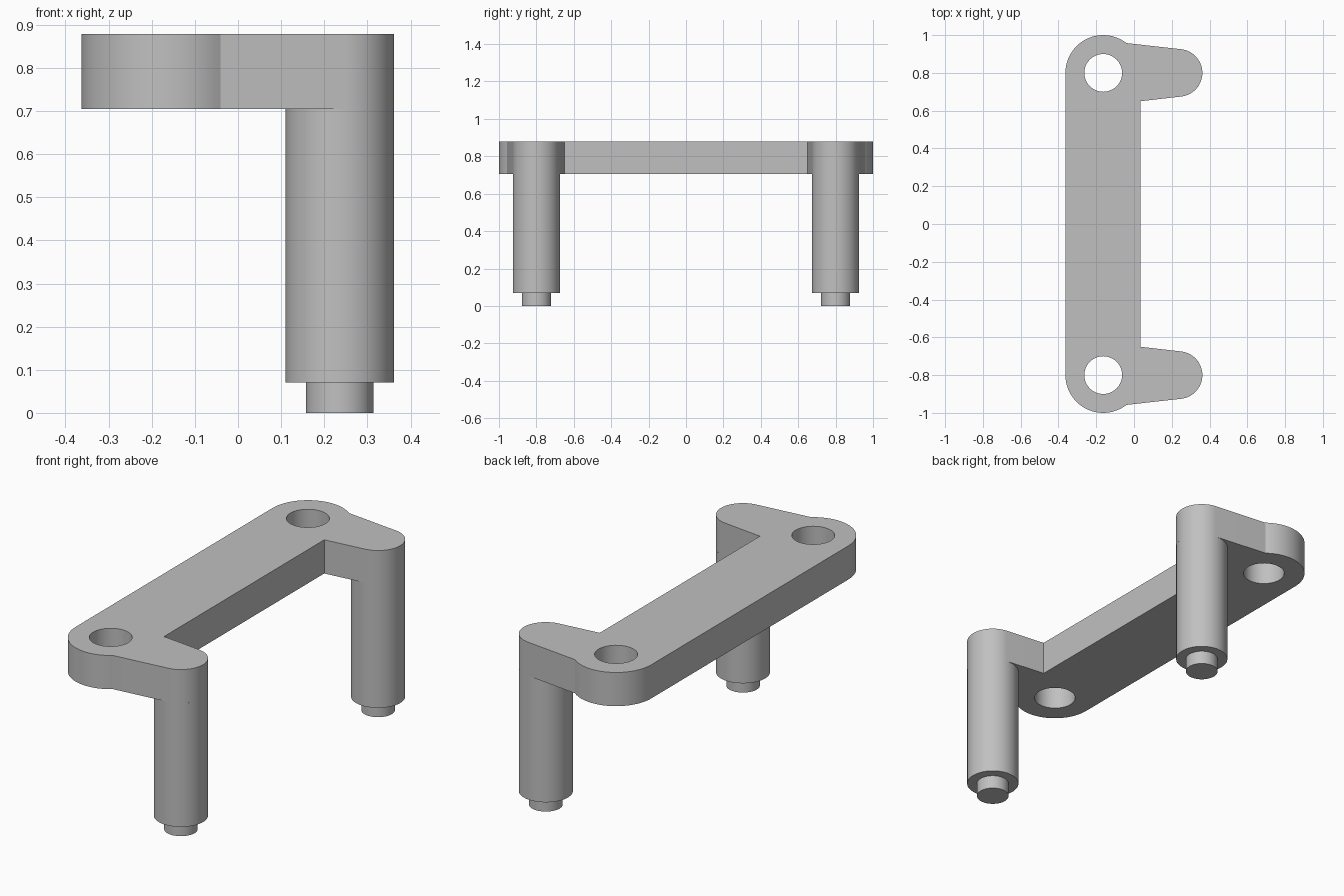
import bpy, bmesh, math

if "Cube" in bpy.data.objects:
    bpy.data.objects.remove(bpy.data.objects["Cube"])

HOLE_X, LEG_X, END_Y = -0.163, 0.236, 0.8
PLATE_R, HOLE_R, LEG_R, PIN_R = 0.2, 0.1, 0.126, 0.078
PIN_TOP, PLATE_Z, TOP_Z = 0.07, 0.705, 0.878

grey = bpy.data.materials.new("plain grey")
grey.diffuse_color = (0.53, 0.53, 0.53, 1)
grey.use_nodes = True
grey.node_tree.nodes["Principled BSDF"].inputs["Base Color"].default_value = grey.diffuse_color


def arc(cx, cy, r, start, end, steps):
    """Points along a circular arc, angles in degrees."""
    angles = [math.radians(start + (end - start) * i / steps) for i in range(steps + 1)]
    return [(cx + r * math.cos(a), cy + r * math.sin(a)) for a in angles]


def finish(bm, name):
    bmesh.ops.recalc_face_normals(bm, faces=bm.faces)
    mesh = bpy.data.meshes.new(name)
    bm.to_mesh(mesh)
    bm.free()
    mesh.materials.append(grey)
    obj = bpy.data.objects.new(name, mesh)
    bpy.context.collection.objects.link(obj)
    bpy.ops.object.select_all(action='DESELECT')
    obj.select_set(True)
    bpy.context.view_layer.objects.active = obj
    bpy.ops.object.shade_smooth_by_angle(angle=math.radians(25))


# Plate: straight bar with round ends and a tapered arm at each end
half = [(0.035, 0.65)]
half += arc(LEG_X, END_Y, LEG_R, -83.5, 83.5, 32)
half += arc(HOLE_X, END_Y, PLATE_R, 52.1, 180, 28)
outline = half + [(x, -y) for x, y in reversed(half)]
holes = [arc(HOLE_X, s * END_Y, HOLE_R, 0, 360, 48)[:-1] for s in (1, -1)]

bm = bmesh.new()
for loop in [outline] + holes:
    verts = [bm.verts.new((x, y, PLATE_Z)) for x, y in loop]
    for a, b in zip(verts, verts[1:] + verts[:1]):
        bm.edges.new((a, b))
bmesh.ops.triangle_fill(bm, use_beauty=True, use_dissolve=False, edges=bm.edges[:])
extruded = bmesh.ops.extrude_face_region(bm, geom=bm.faces[:], use_keep_orig=True)
top = [g for g in extruded["geom"] if isinstance(g, bmesh.types.BMVert)]
bmesh.ops.translate(bm, verts=top, vec=(0, 0, TOP_Z - PLATE_Z))
finish(bm, "plate")

# Legs: round posts with a narrower pin at the foot
for name, y in (("front_leg", -END_Y), ("back_leg", END_Y)):
    bm = bmesh.new()
    rings = []
    for r, z in ((PIN_R, 0), (PIN_R, PIN_TOP), (LEG_R, PIN_TOP), (LEG_R, PLATE_Z)):
        rings.append([bm.verts.new((px, py, z)) for px, py in arc(LEG_X, y, r, 0, 360, 64)[:-1]])
    bm.faces.new(rings[0])
    for low, high in zip(rings, rings[1:]):
        for i in range(64):
            j = (i + 1) % 64
            bm.faces.new((low[i], low[j], high[j], high[i]))
    finish(bm, name)
